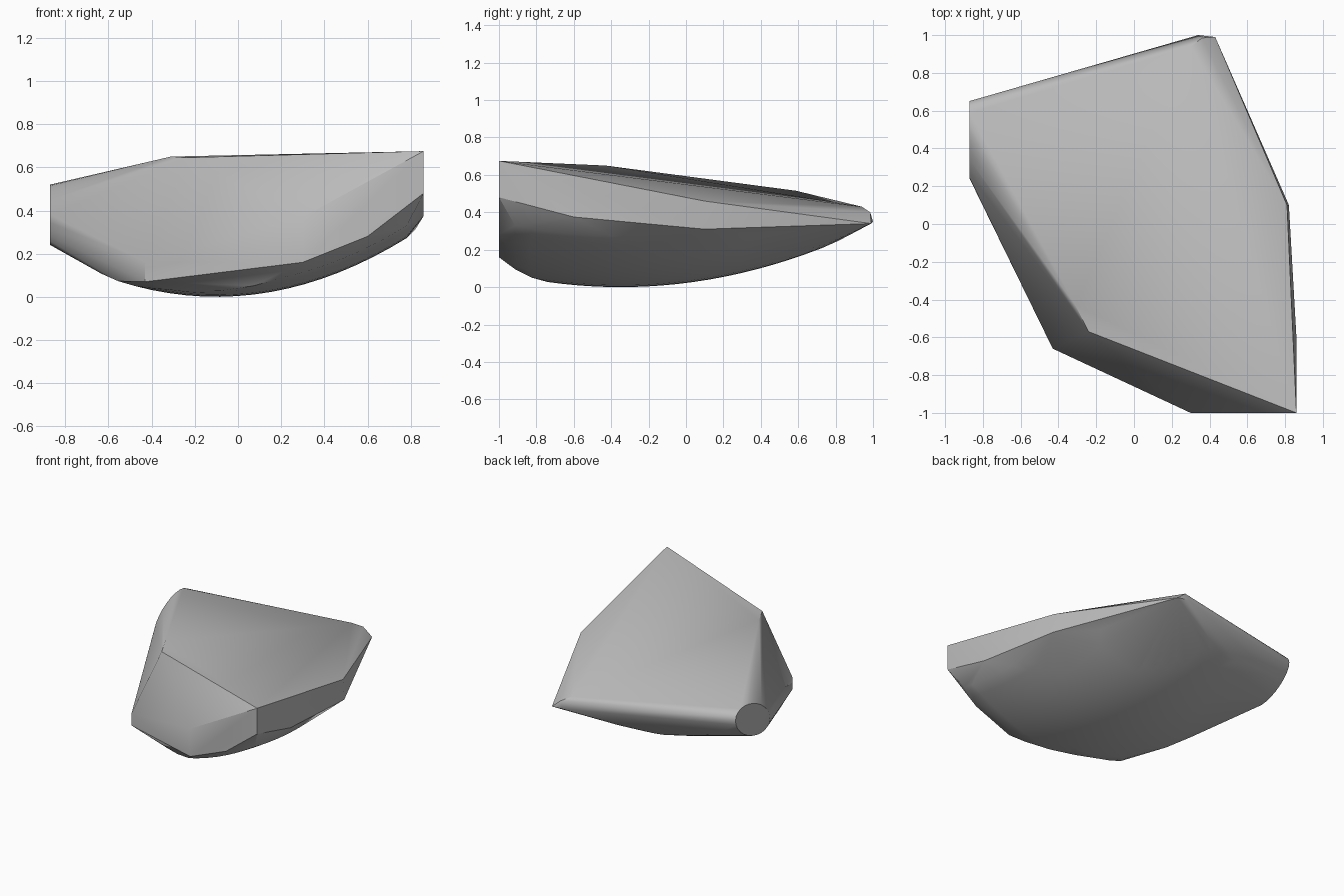
import bpy, bmesh
from math import cos, sin, tau, radians

cube = bpy.data.objects.get("Cube")
if cube:
    bpy.data.objects.remove(cube)

# Outline of the shard seen from above, counter-clockwise
outline = [(0.86, -1), (0.86, -0.6), (0.82, 0.1), (0.43, 1),
           (-0.87, 0.65), (-0.87, 0.24), (-0.43, -0.66), (0.3, -1)]


def inside(x, y):
    pairs = zip(outline, outline[1:] + outline[:1])
    return all((bx - ax) * (y - ay) > (by - ay) * (x - ax)
               for (ax, ay), (bx, by) in pairs)


def bowl(x, y):
    return 0.35 * (x + 0.1) ** 2 + 0.18 * (y + 0.35) ** 2


# Corners of the flat top and of the broken side faces
points = [(0.86, -1, 0.675), (-0.24, -0.57, 0.645), (-0.31, -0.43, 0.65),
          (0.3, 0.94, 0.43), (0.81, 0.1, 0.46),
          (0.86, -1, 0.48), (0.86, -0.6, 0.375), (0.82, 0.1, 0.31),
          (0.43, 0.99, 0.34), (0.34, 1, 0.35), (0.36, 0.985, 0.4),
          (0.3, -1, 0.16), (0.3, -1, 0.37), (0.6, -1, 0.28),
          (-0.43, -0.66, 0.07), (-0.43, -0.66, 0.16)]

# Oval broken end
for i in range(24):
    t = tau * i / 24
    points.append((-0.87, 0.445 + 0.18 * cos(t) + 0.1 * sin(t), 0.38 + 0.14 * sin(t)))

# Rounded underside
steps = 22
for i in range(steps):
    for j in range(steps):
        x = -0.87 + 1.73 * i / steps
        y = -1 + 1.9 * j / steps
        if inside(x * 1.06, y * 1.06):
            points.append((x, y, bowl(x, y)))

bm = bmesh.new()
for p in points:
    bm.verts.new(p)
bmesh.ops.convex_hull(bm, input=bm.verts)
loose = [v for v in bm.verts if not v.link_faces]
bmesh.ops.delete(bm, geom=loose, context='VERTS')
bmesh.ops.dissolve_limit(bm, angle_limit=radians(1), verts=bm.verts, edges=bm.edges)
bmesh.ops.recalc_face_normals(bm, faces=bm.faces)

mesh = bpy.data.meshes.new("stone_shard")
bm.to_mesh(mesh)
bm.free()
shard = bpy.data.objects.new("stone_shard", mesh)
bpy.context.collection.objects.link(shard)

# Plain grey stone
grey = bpy.data.materials.new("stone_grey")
grey.use_nodes = True
colour = (0.5, 0.5, 0.5, 1)
grey.diffuse_color = colour
grey.node_tree.nodes["Principled BSDF"].inputs["Base Color"].default_value = colour
mesh.materials.append(grey)

bpy.ops.object.select_all(action='DESELECT')
shard.select_set(True)
bpy.context.view_layer.objects.active = shard
bpy.ops.object.shade_smooth_by_angle(angle=radians(30))
